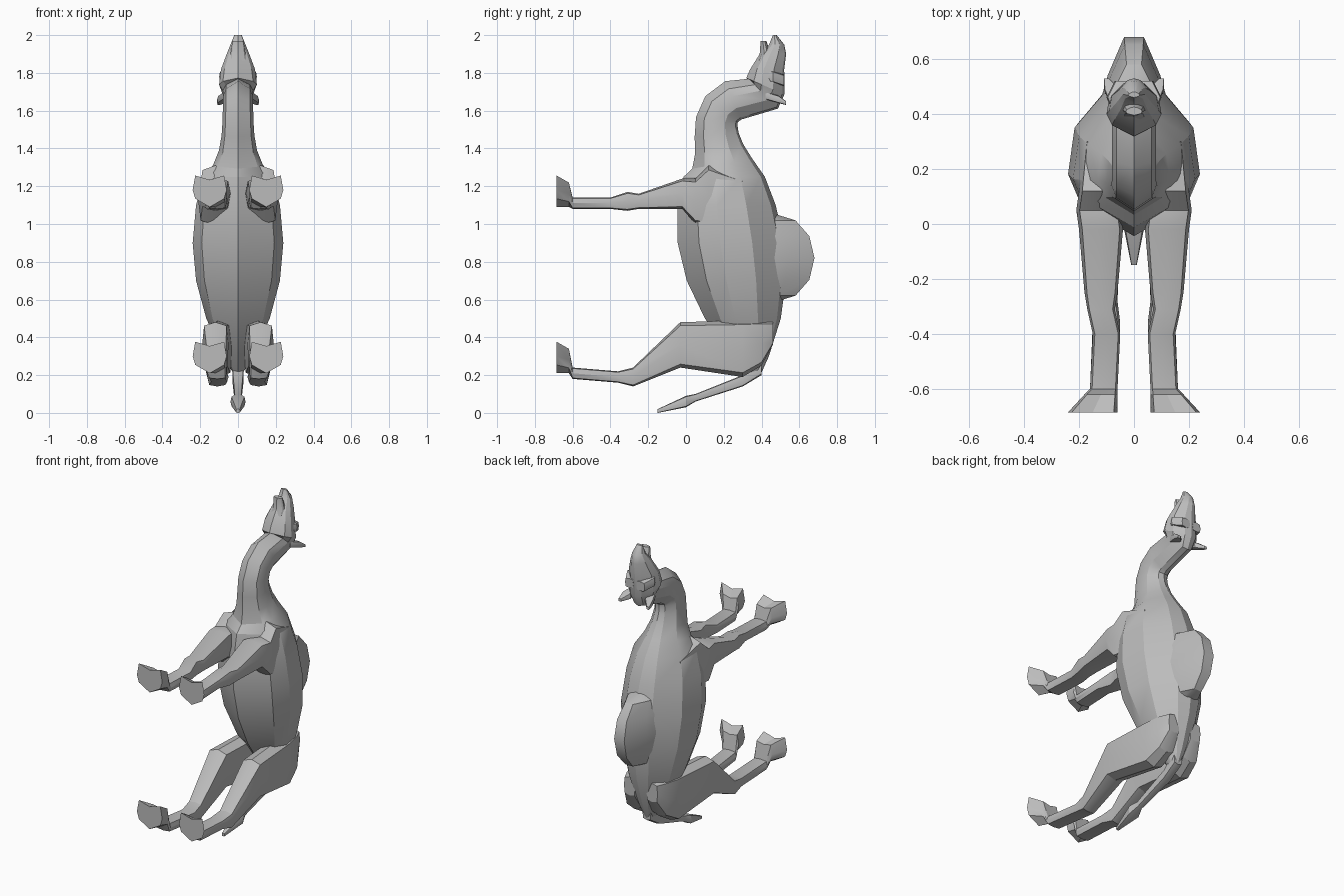
import bpy, bmesh
from math import sin, cos, pi, atan2, radians
from mathutils import Vector
from mathutils.geometry import interpolate_bezier

cube = bpy.data.objects.get("Cube")
if cube:
    bpy.data.objects.remove(cube, do_unlink=True)

grey = bpy.data.materials.new("plain_grey")
grey.use_nodes = True
colour = (.5, .5, .5, 1)
grey.diffuse_color = colour
grey.node_tree.nodes["Principled BSDF"].inputs["Base Color"].default_value = colour


def loft(name, rings):
    """Skin closed rings of equal length and cap both ends."""
    bm = bmesh.new()
    loops = [[bm.verts.new(point) for point in ring] for ring in rings]
    count = len(loops[0])
    for near, far in zip(loops, loops[1:]):
        for i in range(count):
            j = (i + 1) % count
            bm.faces.new((near[i], near[j], far[j], far[i]))
    bm.faces.new(loops[0])
    bm.faces.new(loops[-1])
    bmesh.ops.recalc_face_normals(bm, faces=bm.faces)
    mesh = bpy.data.meshes.new(name)
    bm.to_mesh(mesh)
    bm.free()
    mesh.materials.append(grey)
    obj = bpy.data.objects.new(name, mesh)
    bpy.context.collection.objects.link(obj)
    bpy.ops.object.select_all(action='DESELECT')
    obj.select_set(True)
    bpy.context.view_layer.objects.active = obj
    bpy.ops.object.shade_smooth_by_angle(angle=radians(28))


# Half outlines from belly to back: share of width, share of depth
TRUNK = [(0, 0), (.8, .2), (1, .4), (.9, .7), (.4, .95), (0, 1)]
HUMP = [(0, 0), (1, .2), (.8, .5), (.3, 1), (0, 1)]


def trunk_ring(y, z, depth, width, tilt=0, half=TRUNK):
    """Mirrored ring about a centre; tilt lifts its back edge."""
    full = half + [(-u, t) for u, t in half[-2:0:-1]]
    ring = []
    for u, t in full:
        reach = depth * (2 * t - 1)
        ring.append((u * width, y + reach * cos(tilt), z + reach * sin(tilt)))
    return ring


def limb_ring(x, y, z, width, height, notch=0):
    """Chamfered box facing y; notch cleaves the top and narrows the bottom."""
    ring = []
    for i in range(8):
        u, v = (max(-1, min(1, 1.2 * f(i * pi / 4))) for f in (cos, sin))
        if i in (2, 5, 7):
            v *= 1 - notch
        ring.append((x + u * width, y, z + v * height))
    return ring


def pair(name, rows, sole=None):
    """Limb on both sides, ending in a splayed cloven foot at height sole."""
    rings = [limb_ring(*row) for row in rows]
    if sole:
        rings.append(limb_ring(.12, -.62, sole - .02, .06, .07, .3))
        rings.append(limb_ring(.15, -.685, sole, .09, .09, .4))
    for label, side in (("left_", 1), ("right_", -1)):
        loft(label + name, [[(side * x, y, z) for x, y, z in r] for r in rings])


# Torso: belly, back and width each swell as a parabola
body = []
for z in (.2, .3, .5, .7, .9, 1.1, 1.25):
    belly = .6 * (z - 1) ** 2 - .05
    back = .53 - .45 * (z - .75) ** 2
    width = .24 - .45 * (z - .9) ** 2
    body.append(trunk_ring((belly + back) / 2, z, (back - belly) / 2, width))

# Neck: tapering sweep along a curve, continuing the torso
path = interpolate_bezier(Vector((0, .2, 1.25)), Vector((0, .2, 1.4)),
                          Vector((0, .04, 1.65)), Vector((0, .36, 1.68)), 8)
for i in range(1, 7):
    along = path[i + 1] - path[i - 1]
    flare = .11 * (1 - i / 7) ** 5
    body.append(trunk_ring(path[i].y, path[i].z, .11 + flare, .08 + flare,
                           atan2(-along.y, along.z)))

# Head, joined to the neck and tapering to the muzzle
body += [trunk_ring(*row) for row in (
    (.41, 1.69, .11, .08, -.8), (.42, 1.73, .11, .1, -.4),
    (.43, 1.82, .09, .09), (.46, 1.9, .07, .06),
    (.48, 1.95, .04, .04), (.47, 2, .01, .02))]
loft("torso_neck_and_head", body)

# Hump: rounded ridge on the back
rings = []
for i in range(7):
    turn = pi * (i / 6 - .5)
    reach = .04 + .1 * cos(turn)
    rings.append(trunk_ring(.4 + reach, .82 + .23 * sin(turn), reach,
                            .06 + .06 * cos(turn), half=HUMP))
loft("hump", rings)

# Lower jaw, ears and brows
loft("lower_jaw", [trunk_ring(*row) for row in (
    (.4, 1.8, .06, .06), (.42, 1.9, .03, .04), (.41, 1.97, .015, .03))])
pair("ear", [(.06, .42, 1.68, .02, .02), (.08, .49, 1.66, .03, .02),
             (.1, .53, 1.64, .01, .01)])
pair("brow", [(.05, .39, 1.78, .02, .02), (.07, .46, 1.78, .03, .03),
              (.04, .52, 1.76, .03, .03)])

# Legs: centre, half width and half height from hip to ankle
pair("front_leg", [
    (.12, .3, 1.14, .06, .1), (.12, .12, 1.15, .08, .16),
    (.13, .05, 1.12, .08, .12), (.12, -.02, 1.16, .08, .08),
    (.12, -.25, 1.12, .06, .04), (.12, -.31, 1.12, .05, .05),
    (.1, -.4, 1.11, .05, .03), (.11, -.6, 1.11, .05, .03)], sole=1.18)
pair("rear_leg", [
    (.08, .46, .42, .04, .06), (.09, .4, .37, .06, .12),
    (.1, .3, .34, .07, .15), (.12, -.03, .36, .07, .12),
    (.11, -.28, .19, .05, .05), (.1, -.36, .19, .05, .03),
    (.11, -.6, .21, .05, .03)], sole=.3)

# Tail with a tufted tip
loft("tail", [limb_ring(*row) for row in (
    (0, .4, .25, .03, .05), (0, .3, .17, .03, .03), (0, .05, .08, .02, .02),
    (0, 0, .06, .04, .03), (0, -.15, .01, .01, .01))])
